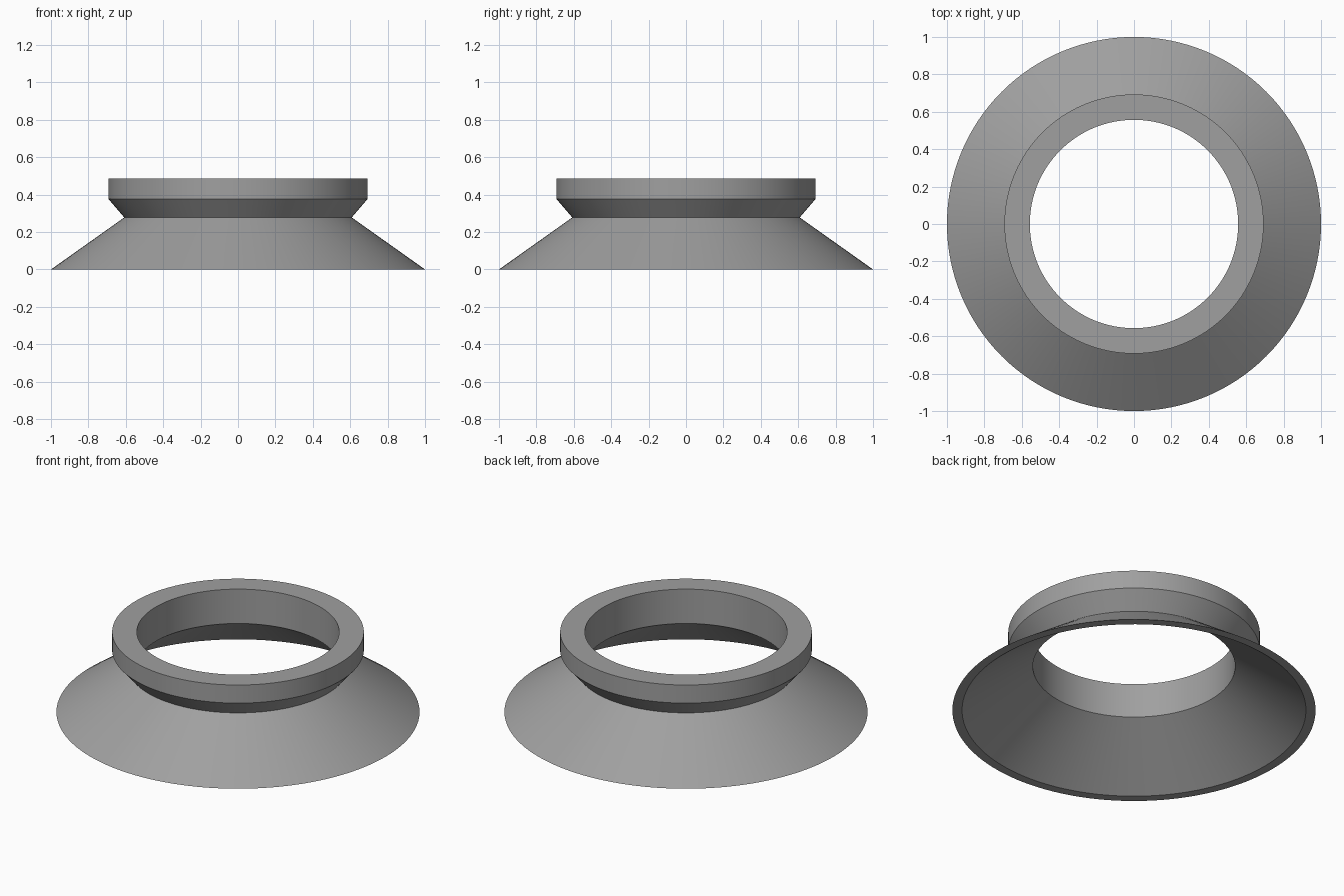
import bpy, bmesh, math

if "Cube" in bpy.data.objects:
    bpy.data.objects.remove(bpy.data.objects["Cube"])

SEGMENTS = 128

# Closed cross-section (radius, height): flared skirt, neck, collar, bore
PROFILE = [(1.0, 0.0), (0.608, 0.278), (0.693, 0.377), (0.693, 0.487),
           (0.557, 0.487), (0.557, 0.278), (0.947, 0.0)]

grey = bpy.data.materials.new("mid grey")
grey.diffuse_color = (0.35, 0.35, 0.35, 1.0)
grey.use_nodes = True
grey.node_tree.nodes["Principled BSDF"].inputs["Base Color"].default_value = grey.diffuse_color


def lathe(name, profile, material):
    """Revolve a closed cross-section around the z axis."""
    bm = bmesh.new()
    rings = []
    for i in range(SEGMENTS):
        a = math.tau * i / SEGMENTS
        rings.append([bm.verts.new((r * math.cos(a), r * math.sin(a), z))
                      for r, z in profile])
    n = len(profile)
    for i in range(SEGMENTS):
        a, b = rings[i], rings[(i + 1) % SEGMENTS]
        for j in range(n):
            k = (j + 1) % n
            bm.faces.new((a[j], b[j], b[k], a[k]))
    bmesh.ops.recalc_face_normals(bm, faces=bm.faces)
    mesh = bpy.data.meshes.new(name)
    bm.to_mesh(mesh)
    bm.free()
    mesh.materials.append(material)
    obj = bpy.data.objects.new(name, mesh)
    bpy.context.collection.objects.link(obj)
    bpy.context.view_layer.objects.active = obj
    obj.select_set(True)
    bpy.ops.object.shade_smooth_by_angle(angle=math.radians(25))
    return obj


# Flared ring with a raised collar and an open centre
lathe("flared_collar_ring", PROFILE, grey)
